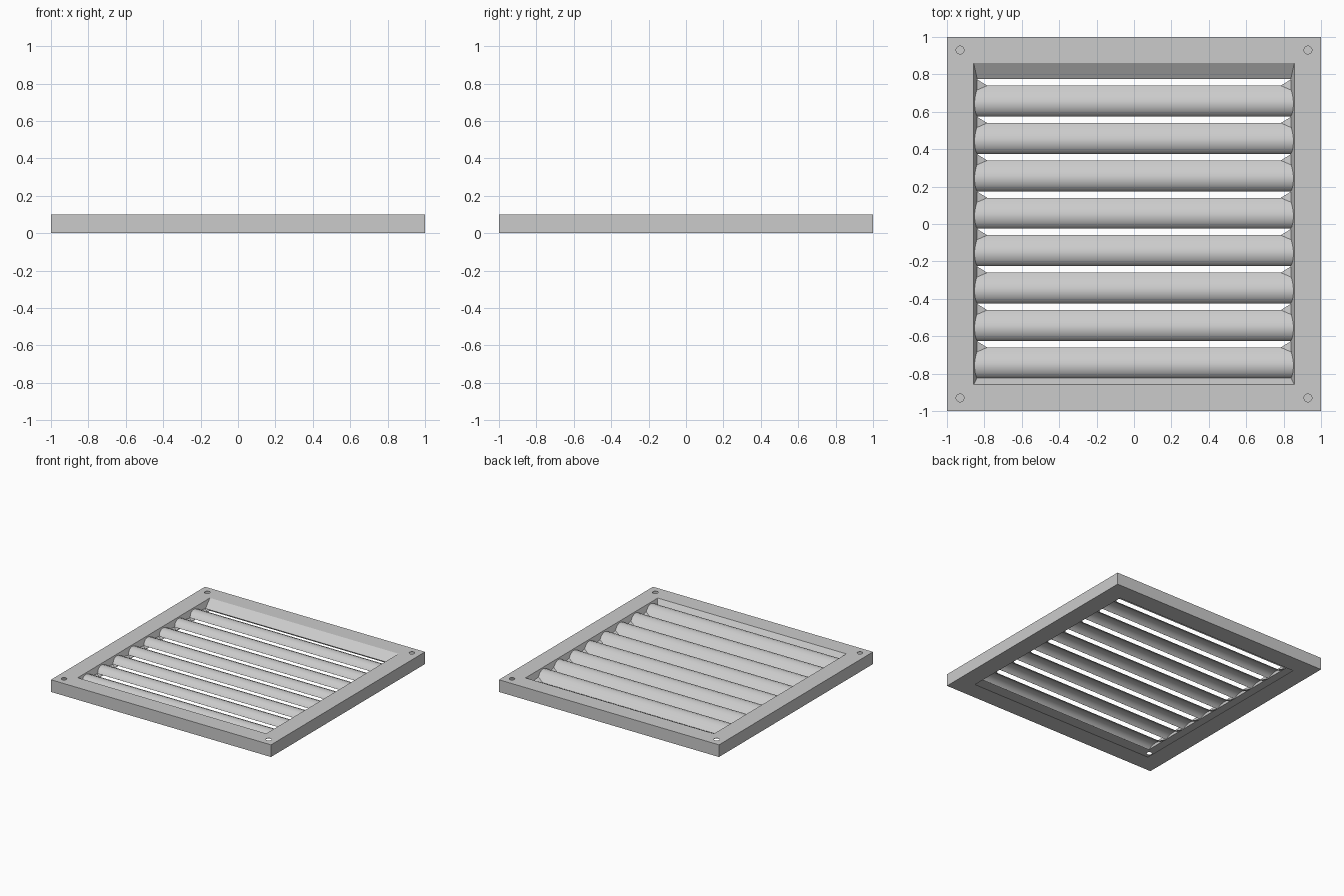
import bpy, bmesh, math

if "Cube" in bpy.data.objects:
    bpy.data.objects.remove(bpy.data.objects["Cube"])


def mesh_object(name, bm):
    mesh = bpy.data.meshes.new(name)
    bm.to_mesh(mesh)
    bm.free()
    obj = bpy.data.objects.new(name, mesh)
    bpy.context.collection.objects.link(obj)
    return obj


def apply_all(obj):
    bpy.ops.object.select_all(action='DESELECT')
    bpy.context.view_layer.objects.active = obj
    obj.select_set(True)
    for m in list(obj.modifiers):
        bpy.ops.object.modifier_apply(modifier=m.name)


# Frame: hollow sheet section, from bottom flange to sloping inner lip
# each level is (half width x, front y, back y, z)
levels = [(0.85, -0.85, 0.85, 0.0), (1, -1, 1, 0.0), (1, -1, 1, 0.1),
          (0.857, -0.857, 0.86, 0.1), (0.838, -0.822, 0.775, 0.05)]
bm = bmesh.new()
rings = [[bm.verts.new(p) for p in ((-x, y0, z), (x, y0, z), (x, y1, z), (-x, y1, z))]
         for x, y0, y1, z in levels]
for a, b in zip(rings, rings[1:]):
    for i in range(4):
        j = (i + 1) % 4
        bm.faces.new((a[i], a[j], b[j], b[i]))
frame = mesh_object("frame", bm)
solid = frame.modifiers.new("thickness", 'SOLIDIFY')
solid.thickness = 0.004
solid.offset = -1
apply_all(frame)

# Screw holes through the top plate only
for sx in (-1, 1):
    for sy in (-1, 1):
        bpy.ops.mesh.primitive_cylinder_add(vertices=24, radius=0.021, depth=0.06,
                                            location=(sx * 0.93, sy * 0.93, 0.1))
        cutter = bpy.context.object
        cutter.hide_render = True
        cut = frame.modifiers.new("hole", 'BOOLEAN')
        cut.operation = 'DIFFERENCE'
        cut.object = cutter
        apply_all(frame)
        bpy.data.objects.remove(cutter)

# Louvre slats: arched profile, low clipped back edge, end tabs to the lip
profile = [(-0.0825, 0.05), (-0.07, 0.069), (-0.05, 0.083), (-0.025, 0.091), (0.0, 0.09),
           (0.03, 0.078), (0.058, 0.058), (0.0825, 0.034)]
for n in range(8):
    cy = 0.6575 - 0.2 * n
    bm = bmesh.new()
    rows = []
    for i, (dy, z) in enumerate(profile):
        x = 0.785 if i == len(profile) - 1 else 0.838 + (z - 0.05) * 0.35
        rows.append([bm.verts.new((s * x, cy + dy, z)) for s in (-1, 1)])
    for a, b in zip(rows, rows[1:]):
        bm.faces.new((a[0], a[1], b[1], b[0]))
    for k, s in enumerate((-1, 1)):
        tip = bm.verts.new((s * 0.838, cy + 0.115, 0.05))
        tri = (rows[-2][k], tip, rows[-1][k])
        bm.faces.new(tri if s > 0 else tri[::-1])
    bmesh.ops.recalc_face_normals(bm, faces=bm.faces)
    if sum(f.normal.z for f in bm.faces) < 0:
        bmesh.ops.reverse_faces(bm, faces=bm.faces)
    slat = mesh_object(f"slat_{n + 1}", bm)
    m = slat.modifiers.new("thickness", 'SOLIDIFY')
    m.thickness = 0.004
    m.offset = -1
    apply_all(slat)
    bpy.ops.object.shade_smooth_by_angle(angle=math.radians(30))
